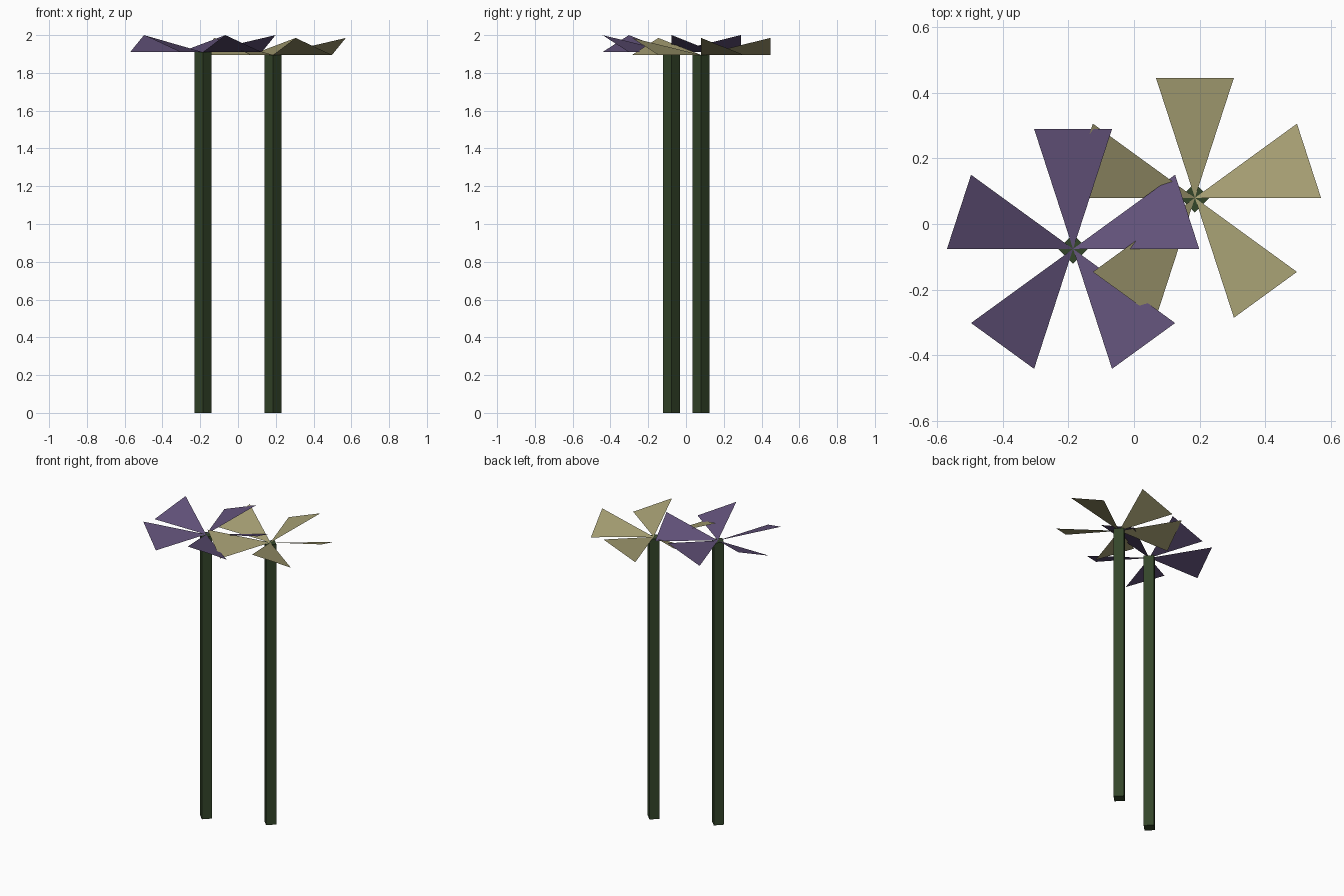
import bpy
import math

if "Cube" in bpy.data.objects:
    bpy.data.objects.remove(bpy.data.objects["Cube"])


def srgb(*rgb):
    """Convert 0-255 sRGB values to a linear colour."""
    lin = [((c / 255 + 0.055) / 1.055) ** 2.4 for c in rgb]
    return (*lin, 1.0)


def material(name, colour):
    mat = bpy.data.materials.new(name)
    mat.diffuse_color = colour
    mat.use_nodes = True
    mat.node_tree.nodes["Principled BSDF"].inputs["Base Color"].default_value = mat.diffuse_color
    return mat


def mesh_object(name, verts, faces, mat):
    mesh = bpy.data.meshes.new(name)
    mesh.from_pydata(verts, [], faces)
    mesh.materials.append(mat)
    obj = bpy.data.objects.new(name, mesh)
    bpy.context.collection.objects.link(obj)
    return obj


green = material("dark green", srgb(52, 70, 42))
purple = material("dusty purple", srgb(98, 82, 122))
tan = material("olive tan", srgb(164, 157, 114))

STEM_R, PETAL_R, LIFT = 0.045, 0.385, 0.09


def flower(label, x, y, height, petal_mat):
    # Four-sided stem standing on its corner-forward diamond
    bpy.ops.mesh.primitive_cylinder_add(
        vertices=4, radius=STEM_R, depth=height, location=(x, y, height / 2))
    stem = bpy.context.object
    stem.name = label + "_stem"
    stem.data.materials.append(green)

    # Five pinwheel petals: each triangle has one raised outer corner
    verts, faces = [(x, y, height)], []
    for i in range(5):
        for deg, lift in ((0, LIFT), (36, 0)):
            a = math.radians(72 * i + deg)
            verts.append((x + PETAL_R * math.cos(a),
                          y + PETAL_R * math.sin(a), height + lift))
        faces.append((0, 2 * i + 1, 2 * i + 2))
    mesh_object(label + "_petals", verts, faces, petal_mat)


flower("purple_flower", -0.186, -0.076, 1.91, purple)
flower("tan_flower", 0.186, 0.08, 1.895, tan)
